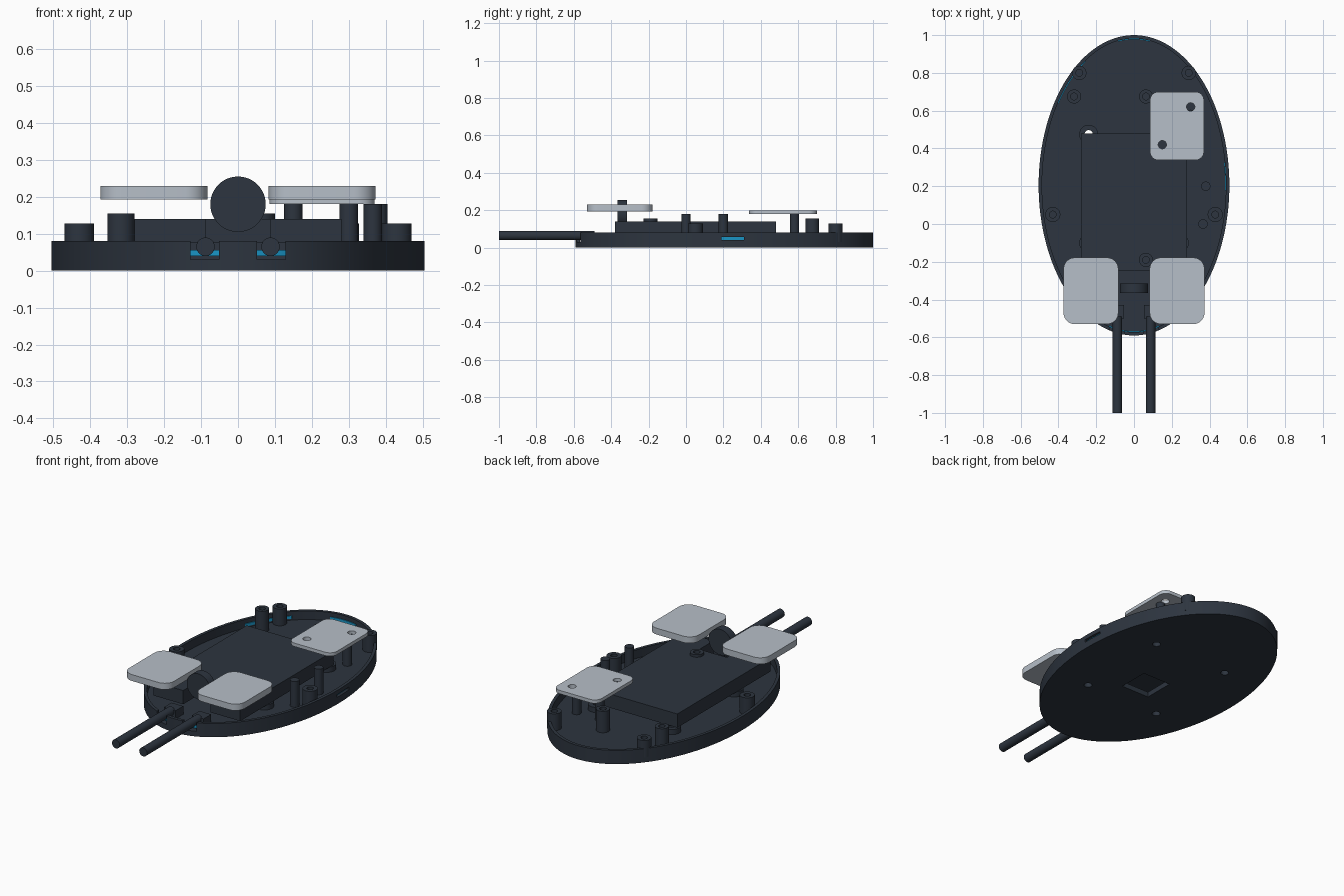
import bpy, bmesh, math
from mathutils import Matrix, Vector

cube = bpy.data.objects.get("Cube")
if cube:
    bpy.data.objects.remove(cube, do_unlink=True)


def material(name, color):
    m = bpy.data.materials.new(name)
    m.use_nodes = True
    m.diffuse_color = (*color, 1)
    m.node_tree.nodes["Principled BSDF"].inputs["Base Color"].default_value = (*color, 1)
    return m


DARK = material("dark slate plastic", (0.026, 0.035, 0.050))
GREY = material("light grey pad", (0.47, 0.52, 0.58))
BLUE = material("blue light strip", (0.01, 0.30, 0.56))


def finish(name, bm, mat, smooth=False):
    bmesh.ops.recalc_face_normals(bm, faces=bm.faces)
    mesh = bpy.data.meshes.new(name)
    bm.to_mesh(mesh)
    bm.free()
    obj = bpy.data.objects.new(name, mesh)
    bpy.context.collection.objects.link(obj)
    mesh.materials.append(mat)
    if smooth:
        shade(obj)
    return obj


def shade(obj):
    bpy.ops.object.select_all(action='DESELECT')
    obj.select_set(True)
    bpy.context.view_layer.objects.active = obj
    bpy.ops.object.shade_smooth_by_angle(angle=math.radians(35))


def prism(name, outline, z0, z1, mat=DARK, smooth=False):
    bm = bmesh.new()
    face = bm.faces.new([bm.verts.new((x, y, z0)) for x, y in outline])
    top = bmesh.ops.extrude_face_region(bm, geom=[face])["geom"]
    for v in top:
        if isinstance(v, bmesh.types.BMVert):
            v.co.z = z1
    return finish(name, bm, mat, smooth)


def box(name, x0, x1, y0, y1, z0, z1, mat=DARK):
    return prism(name, [(x0, y0), (x1, y0), (x1, y1), (x0, y1)], z0, z1, mat)


def arc(cx, cy, rx, ry, a0, a1, n):
    return [(cx + rx * math.cos(math.radians(a0 + (a1 - a0) * i / n)),
             cy + ry * math.sin(math.radians(a0 + (a1 - a0) * i / n))) for i in range(n + 1)]


def ellipse(name, rx, ry, z0, z1):
    return prism(name, arc(0, CY, rx, ry, 0, 360, 128)[:-1], z0, z1)


def disc(name, x, y, r, z0, z1):
    return prism(name, arc(x, y, r, r, 0, 360, 32)[:-1], z0, z1, smooth=True)


def cut(obj, cutters):
    for c in cutters:
        mod = obj.modifiers.new("cut", 'BOOLEAN')
        mod.operation = 'DIFFERENCE'
        mod.solver = 'EXACT'
        mod.object = c
    bpy.context.view_layer.update()
    deps = bpy.context.evaluated_depsgraph_get()
    mesh = bpy.data.meshes.new_from_object(obj.evaluated_get(deps))
    obj.modifiers.clear()
    obj.data = mesh
    for c in cutters:
        bpy.data.objects.remove(c, do_unlink=True)
    shade(obj)


def post(name, x, y, r, bore, z1, z0=0.03):
    # Round standoff with a blind screw hole, made by spinning its profile
    bm = bmesh.new()
    profile = [(0, z0), (r, z0), (r, z1), (bore, z1), (bore, z1 - 0.03), (0, z1 - 0.03)]
    verts = [bm.verts.new((px, 0, pz)) for px, pz in profile]
    edges = [bm.edges.new(pair) for pair in zip(verts, verts[1:])]
    bmesh.ops.spin(bm, geom=verts + edges, axis=(0, 0, 1), cent=(0, 0, 0),
                   angle=math.tau, steps=32, use_merge=True)
    bmesh.ops.remove_doubles(bm, verts=bm.verts, dist=1e-5)
    bmesh.ops.translate(bm, verts=bm.verts, vec=(x, y, 0))
    return finish(name, bm, DARK, True)


def rod(name, x, y0, y1, z, r):
    bm = bmesh.new()
    place = Matrix.Translation((x, (y0 + y1) / 2, z)) @ Matrix.Rotation(math.pi / 2, 4, 'X')
    bmesh.ops.create_cone(bm, cap_ends=True, segments=48, radius1=r, radius2=r,
                          depth=y1 - y0, matrix=place)
    return finish(name, bm, DARK, True)


def pad(name, x0, x1, y0, y1, z0, z1, r):
    pts = []
    for cx, cy, a in ((x1 - r, y1 - r, 0), (x0 + r, y1 - r, 90),
                      (x0 + r, y0 + r, 180), (x1 - r, y0 + r, 270)):
        pts += arc(cx, cy, r, r, a, a + 90, 10)
    return prism(name, pts, z0, z1, GREY, True)


# Oval tray with openings in its floor and wall
CY, RX, RY = 0.205, 0.505, 0.795
FLOOR = 0.03
mounts = [(s * 0.24, y) for s in (-1, 1) for y in (-0.10, 0.475)]
tray = ellipse("oval_tray", RX, RY, 0, 0.08)
cutters = [ellipse("tray_cavity", RX - 0.018, RY - 0.018, FLOOR, 0.2),
           box("floor_window", -0.09, 0.09, 0.01, 0.19, -0.1, 0.1),
           box("side_slot", 0.4, 0.6, 0.19, 0.31, 0.04, 0.056)]
cutters += [box("rod_notch", s * 0.09 - 0.038, s * 0.09 + 0.038, -0.7, -0.45, FLOOR, 0.2)
            for s in (-1, 1)]
cutters += [disc("mount_hole", x, y, 0.022, -0.1, 0.1) for x, y in mounts]
cut(tray, cutters)

# Light strip pieces along the inside of the wall
for name, a0, a1 in (("back", 80, 100), ("back_right", 122, 146),
                     ("side", -2, 9), ("front", 254, 286)):
    outer = arc(0, CY, RX - 0.016, RY - 0.016, a0, a1, 16)
    inner = arc(0, CY, RX - 0.023, RY - 0.023, a1, a0, 16)
    prism(name + "_light_strip", outer + inner, 0.04, 0.056, BLUE)

# Central case with a front notch, on four hollow mounts
case = box("central_case", -0.28, 0.28, -0.38, 0.48, 0.06, 0.14)
cut(case, [box("case_notch", -0.088, 0.088, -0.5, -0.25, 0, 0.3)])
for x, y in mounts:
    collar = disc("case_mount", x, y, 0.05, FLOOR, 0.06)
    cut(collar, [disc("mount_bore", x, y, 0.022, 0, 0.1)])

# Wheel standing in the notch
rod("front_wheel", 0, -0.365, -0.315, 0.18, 0.075)

# Screw posts and slim pins
for s in (-1, 1):
    post("rear_rim_post", s * 0.29, 0.80, 0.038, 0.018, 0.128)
    post("side_rim_post", s * 0.43, 0.05, 0.040, 0.018, 0.128)
for x, y in ((-0.317, 0.675), (0.063, 0.675), (0.063, -0.19)):
    post("tall_screw_post", x, y, 0.037, 0.018, 0.155)
for x, y in ((0.15, 0.58), (0.30, 0.58), (0.38, 0.20), (0.365, 0.0)):
    disc("slim_pin", x, y, 0.025, FLOOR, 0.18)

# Front pads, rods and rod sockets, mirrored
for s, side in ((-1, "right"), (1, "left")):
    cx = s * 0.228
    pad(side + "_front_pad", cx - 0.145, cx + 0.145, -0.53, -0.178, 0.193, 0.23, 0.06)
    rod(side + "_front_rod", s * 0.088, -1.0, -0.49, 0.065, 0.025)
    box(side + "_rod_socket", s * 0.09 - 0.038, s * 0.09 + 0.038, -0.5, -0.43, FLOOR, 0.078)

# Rear pad with two holes
rear = pad("rear_pad", 0.085, 0.37, 0.338, 0.70, 0.18, 0.20, 0.045)
cut(rear, [disc("pad_hole", x, y, 0.022, 0.1, 0.3) for x, y in ((0.15, 0.42), (0.30, 0.62))])
